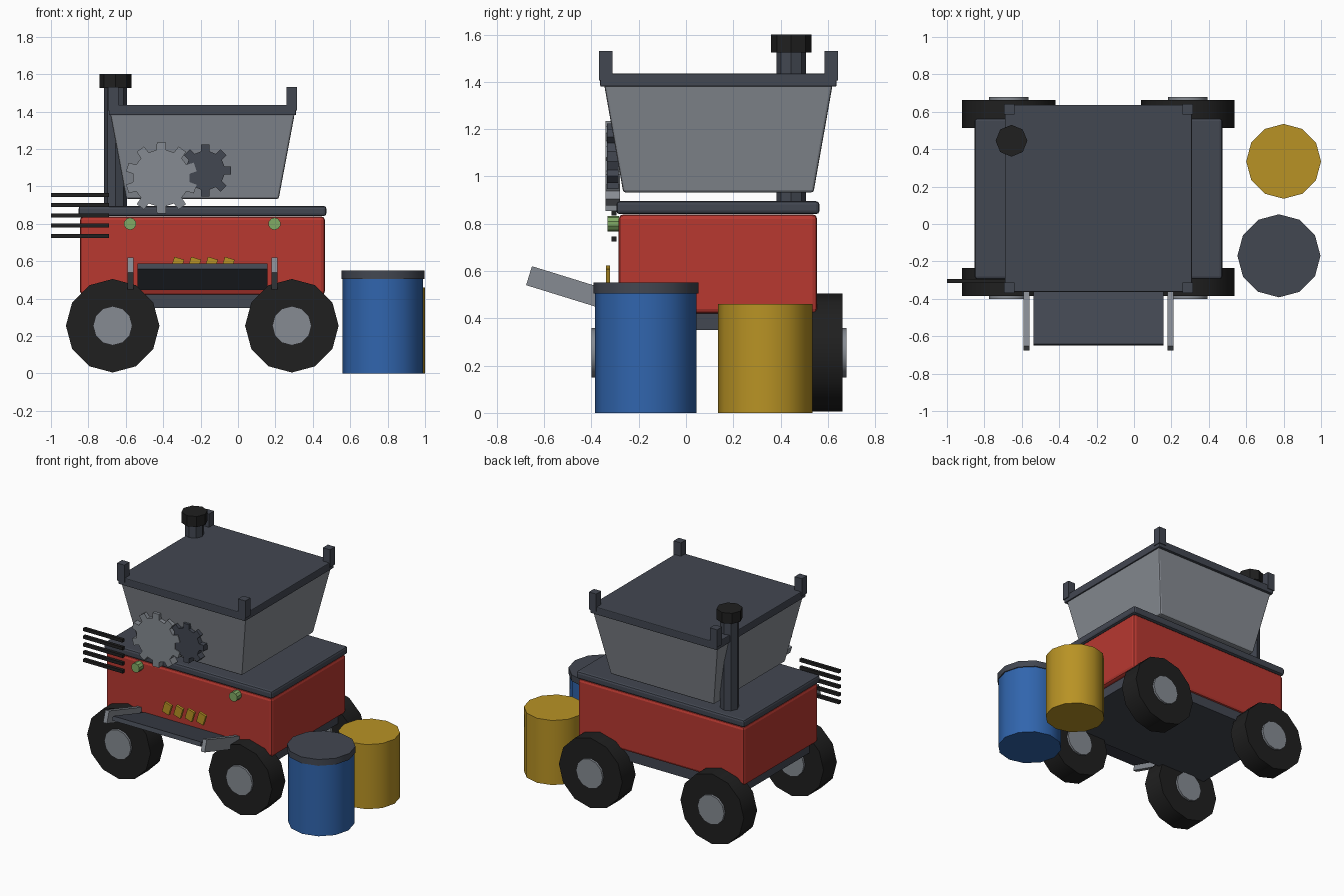
import bpy, bmesh
from math import pi, cos, sin, radians
from mathutils import Matrix, Vector

cube = bpy.data.objects.get("Cube")
if cube:
    bpy.data.objects.remove(cube, do_unlink=True)


def paint(name, r, g, b):
    mat = bpy.data.materials.new(name)
    mat.use_nodes = True
    mat.diffuse_color = (r, g, b, 1)
    mat.node_tree.nodes["Principled BSDF"].inputs["Base Color"].default_value = (r, g, b, 1)
    return mat


RED = paint("red paint", 0.48, 0.04, 0.03)
SLATE = paint("dark slate", 0.055, 0.063, 0.083)
STEEL = paint("grey steel", 0.24, 0.26, 0.29)
BLACK = paint("black rubber", 0.014, 0.014, 0.014)
BLUE = paint("barrel blue", 0.03, 0.13, 0.42)
YELLOW = paint("barrel yellow", 0.48, 0.29, 0.018)
GREEN = paint("bolt green", 0.22, 0.40, 0.13)


def finish(name, bm, mat, bevel=0, smooth=False):
    bmesh.ops.recalc_face_normals(bm, faces=bm.faces)
    mesh = bpy.data.meshes.new(name)
    bm.to_mesh(mesh)
    bm.free()
    mesh.materials.append(mat)
    ob = bpy.data.objects.new(name, mesh)
    bpy.context.collection.objects.link(ob)
    if bevel:
        mod = ob.modifiers.new("soft edges", 'BEVEL')
        mod.width, mod.segments = bevel, 2
    if smooth:
        bpy.ops.object.select_all(action='DESELECT')
        ob.select_set(True)
        bpy.context.view_layer.objects.active = ob
        bpy.ops.object.shade_smooth_by_angle(angle=radians(40))
    return ob


def box(name, centre, size, mat, bevel=0, turn=0, axis='X', flare=(1, 1)):
    """Box, optionally turned, with its top scaled by flare."""
    bm = bmesh.new()
    bmesh.ops.create_cube(bm, size=1)
    for v in bm.verts:
        if v.co.z > 0:
            v.co.x *= flare[0]
            v.co.y *= flare[1]
    bmesh.ops.scale(bm, vec=size, verts=bm.verts)
    bm.transform(Matrix.Translation(centre) @ Matrix.Rotation(turn, 4, axis))
    return finish(name, bm, mat, bevel)


def drum(name, centre, radius, depth, mat, sides=12, along_y=False, smooth=True):
    bm = bmesh.new()
    bmesh.ops.create_cone(bm, cap_ends=True, segments=sides, radius1=radius,
                          radius2=radius, depth=depth)
    spin = Matrix.Rotation(pi / 2 if along_y else 0, 4, 'X')
    bm.transform(Matrix.Translation(centre) @ spin)
    return finish(name, bm, mat, smooth=smooth)


def gear(name, centre, outer, root, teeth, depth, mat):
    bm = bmesh.new()
    pitch = 2 * pi / teeth
    ring = []
    for i in range(teeth):
        for r, a in ((root, -0.27), (outer, -0.2), (outer, 0.2), (root, 0.27)):
            t = (i + a) * pitch + pi / 2
            ring.append(bm.verts.new((r * cos(t), -depth / 2, r * sin(t))))
    face = bm.faces.new(ring)
    new = bmesh.ops.extrude_face_region(bm, geom=[face])["geom"]
    bmesh.ops.translate(bm, vec=(0, depth, 0),
                        verts=[v for v in new if isinstance(v, bmesh.types.BMVert)])
    bm.transform(Matrix.Translation(centre))
    return finish(name, bm, mat)


MID_X, MID_Y = -0.19, 0.135

# Body
box("chassis", (MID_X, MID_Y, 0.39), (1.24, 0.81, 0.08), SLATE)
box("body", (MID_X, MID_Y, 0.63), (1.31, 0.84, 0.42), RED, 0.02)
box("deck", (MID_X, MID_Y, 0.868), (1.325, 0.86, 0.055), SLATE, 0.015)

# Hopper with closed rim and corner posts
box("hopper", (MID_X, MID_Y + 0.002, 1.16), (0.815, 0.805, 0.455), STEEL, 0.01,
    flare=(1.21, 1.2))
box("hopper_rim", (MID_X, MID_Y + 0.002, 1.408), (1.0, 1.0, 0.055), SLATE, 0.005)
for sx in (-1, 1):
    for sy in (-1, 1):
        box("corner_post", (MID_X + sx * 0.477, MID_Y + 0.002 + sy * 0.477, 1.468),
            (0.057, 0.057, 0.125), SLATE)

# Exhaust stack
drum("exhaust_pipe", (-0.655, 0.445, 1.2), 0.062, 0.68, SLATE, 8, smooth=False)
drum("exhaust_cap", (-0.655, 0.445, 1.563), 0.085, 0.075, BLACK, 8, smooth=False)

# Wheels
for x in (-0.67, 0.288):
    for y in (-0.31, 0.588):
        drum("wheel", (x, y, 0.255), 0.25, 0.15, BLACK, 12, True)
        drum("wheel_hub", (x, y, 0.255), 0.105, 0.18, STEEL, 12, True)

# Front loading ramp and its side rails
TILT = -0.3
box("ramp", (MID_X, -0.43, 0.506), (0.695, 0.45, 0.03), SLATE, turn=TILT)
for sx in (-1, 1):
    box("ramp_rail", (MID_X + sx * 0.385, -0.43, 0.508), (0.03, 0.49, 0.084), STEEL, turn=TILT)

# Gears, bolts and markers on the front
gear("large_gear", (-0.41, -0.31, 1.045), 0.192, 0.152, 10, 0.06, STEEL)
gear("small_gear", (-0.175, -0.31, 1.085), 0.14, 0.105, 8, 0.05, SLATE)
for x in (-0.577, 0.195):
    drum("front_bolt", (x, -0.308, 0.8), 0.033, 0.05, GREEN, 10, True, smooth=False)
for i in range(4):
    box("marker_plate", (-0.325 + i * 0.09, -0.33, 0.58), (0.055, 0.018, 0.075), YELLOW,
        turn=0.3, axis='Y')

# Rake of rods at the side
for i in range(5):
    box("rake_rod", (-0.845, -0.304, 0.735 + i * 0.055), (0.31, 0.022, 0.022), BLACK)

# Barrels
drum("blue_barrel", (0.775, -0.17, 0.255), 0.215, 0.51, BLUE)
drum("blue_barrel_lid", (0.775, -0.17, 0.528), 0.222, 0.045, SLATE)
drum("yellow_barrel", (0.8, 0.335, 0.23), 0.2, 0.46, YELLOW)
